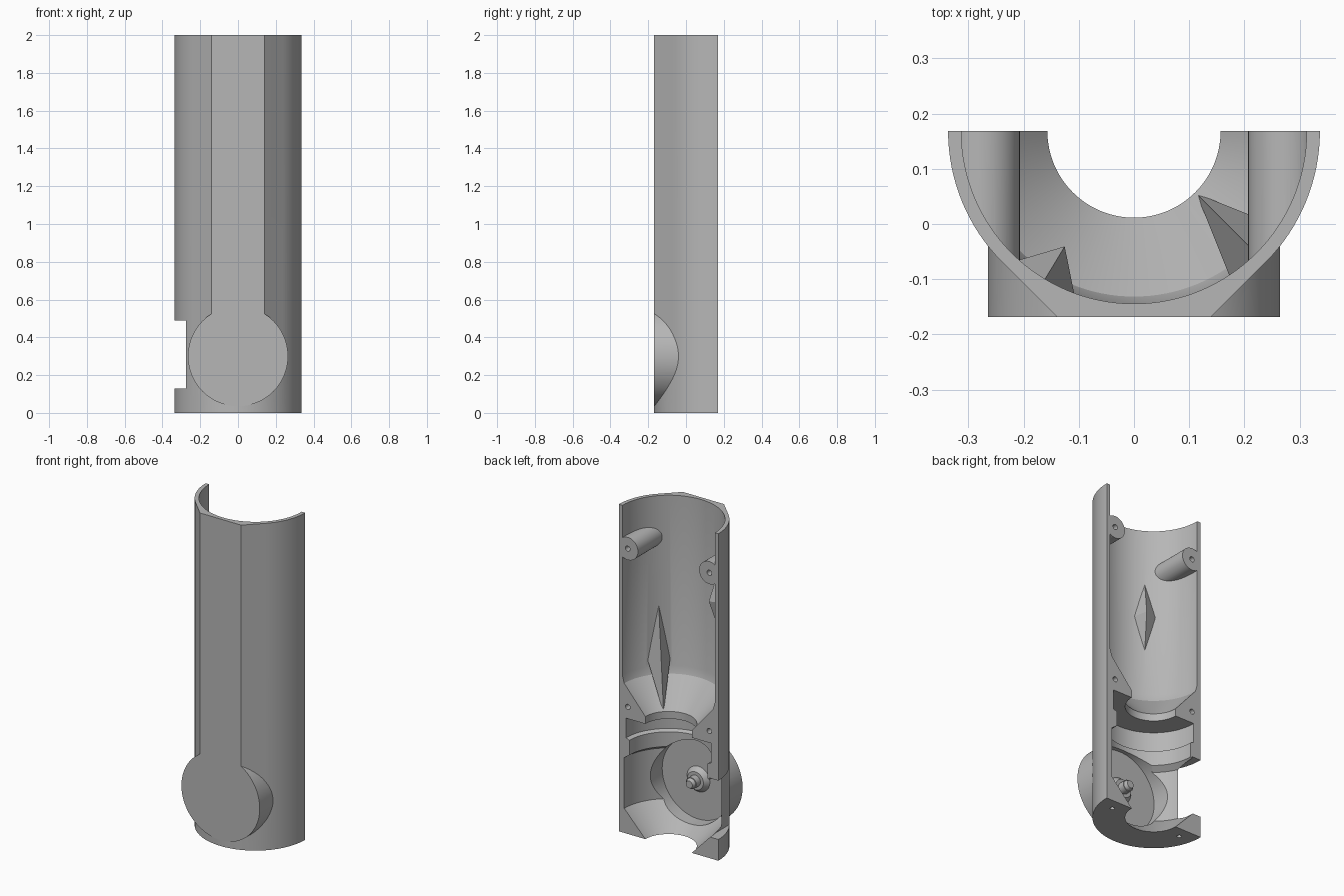
import bpy, bmesh
from math import pi, cos, sin, tan, radians
from mathutils import Matrix, Vector

if "Cube" in bpy.data.objects:
    bpy.data.objects.remove(bpy.data.objects["Cube"], do_unlink=True)

R = 0.337          # outer radius of the half tube
Y0 = 0.1685        # split plane, which holds the tube axis
DISC_Z = 0.3       # height of the round medallion

grey = bpy.data.materials.new("grey_plastic")
grey.use_nodes = True
grey.diffuse_color = (0.47, 0.47, 0.47, 1)
grey.node_tree.nodes["Principled BSDF"].inputs["Base Color"].default_value = (0.47, 0.47, 0.47, 1)


def to_object(name, bm):
    bmesh.ops.recalc_face_normals(bm, faces=bm.faces)
    mesh = bpy.data.meshes.new(name)
    bm.to_mesh(mesh)
    bm.free()
    mesh.materials.append(grey)
    ob = bpy.data.objects.new(name, mesh)
    bpy.context.collection.objects.link(ob)
    return ob


def prism(name, outline, z0, z1):
    bm = bmesh.new()
    face = bm.faces.new([bm.verts.new((x, y, z0)) for x, y in outline])
    top = bmesh.ops.extrude_face_region(bm, geom=[face])["geom"]
    bmesh.ops.translate(bm, vec=(0, 0, z1 - z0),
                        verts=[v for v in top if isinstance(v, bmesh.types.BMVert)])
    return to_object(name, bm)


def rod(name, x, z, y0, y1, r0, r1=None, segs=64):
    """Cylinder or cone along y, from y0 (radius r0) to y1 (radius r1)."""
    bm = bmesh.new()
    turn = Matrix.Translation((x, (y0 + y1) / 2, z)) @ Matrix.Rotation(-pi / 2, 4, "X")
    bmesh.ops.create_cone(bm, cap_ends=True, segments=segs, radius1=r0,
                          radius2=r0 if r1 is None else r1, depth=y1 - y0, matrix=turn)
    return to_object(name, bm)


def lathe(name, profile, segs=128):
    """Closed solid of revolution about the tube axis."""
    bm = bmesh.new()
    rings = [[bm.verts.new((r * cos(2 * pi * i / segs), Y0 + r * sin(2 * pi * i / segs), z))
              for i in range(segs)] for r, z in profile]
    for a, b in zip(rings, rings[1:]):
        for i in range(segs):
            j = (i + 1) % segs
            bm.faces.new((a[i], a[j], b[j], b[i]))
    bm.faces.new(rings[0])
    bm.faces.new(rings[-1])
    return to_object(name, bm)


def rib(name, angle, z_low, z_mid, z_high, r_ridge, r_low):
    """Pointed deflector blade standing on the inner wall."""
    def at(r, deg, z):
        return Vector((r * cos(radians(deg)), Y0 + r * sin(radians(deg)), z))
    bm = bmesh.new()
    pts = [at(r_low, angle, z_low), at(0.314, angle, z_high), at(r_ridge, angle, z_mid),
           at(0.325, angle - 12, z_mid), at(0.325, angle + 12, z_mid),
           at(0.36, angle, z_mid)]
    for p in pts:
        bm.verts.new(p)
    bmesh.ops.convex_hull(bm, input=bm.verts)
    return to_object(name, bm)


def combine(target, tool, operation):
    mod = target.modifiers.new("cut", "BOOLEAN")
    mod.operation, mod.solver, mod.object = operation, "EXACT", tool
    bpy.context.view_layer.objects.active = target
    bpy.ops.object.modifier_apply(modifier=mod.name)
    bpy.data.objects.remove(tool, do_unlink=True)


def arc(start, end, steps):
    return [(R * cos(radians(start + (end - start) * i / steps)),
             Y0 + R * sin(radians(start + (end - start) * i / steps))) for i in range(steps + 1)]


# Outer body: round foot, flat-fronted upper part, round medallion
corner = R * tan(pi / 8)
shell = prism("half_tube_shell", arc(180, 360, 64), 0, DISC_Z)
upper = prism("upper_body", arc(180, 225, 16) + [(-corner, Y0 - R), (corner, Y0 - R)]
              + arc(315, 360, 16), DISC_Z, 2)
combine(shell, upper, "UNION")
combine(shell, rod("medallion", 0, DISC_Z, Y0 - R, 0, 0.265, segs=96), "UNION")

# Inner space: outlet cone, wheel chamber, ledge, slot, throat, funnel, tube
void = lathe("inner_space", [
    (0.157, -0.05), (0.157, 0), (0.3, 0.15), (0.3, 0.46), (0.265, 0.485),
    (0.265, 0.575), (0.288, 0.585), (0.288, 0.705), (0.157, 0.705), (0.157, 0.75),
    (0.3, 0.915), (0.313, 0.96), (0.313, 2.05)])
combine(void, rod("medallion_pocket", 0, DISC_Z, -0.12, 0, 0.245, segs=96), "UNION")

# Solid parts standing inside the space
solids = [rod("medallion_floor", 0, DISC_Z, -0.2, -0.12, 0.25, segs=96),
          rod("axle_flange", 0, DISC_Z, -0.13, -0.09, 0.085, 0.055),
          rod("axle", 0, DISC_Z, -0.14, -0.05, 0.035),
          rod("axle_tip", 0, DISC_Z, -0.06, -0.03, 0.035, 0.022),
          rib("lower_rib", -45, 0.74, 1.02, 1.33, 0.235, 0.16),
          rib("upper_rib", 239, 1.24, 1.45, 1.66, 0.244, 0.314)]
solids += [rod("screw_post", side * 0.276, 1.745, -0.2, Y0 + 0.02, 0.069) for side in (-1, 1)]
for part in solids:
    combine(void, part, "DIFFERENCE")
combine(shell, void, "DIFFERENCE")

# Side opening on the right
notch = [(-0.5, -0.4), (-0.275, -0.4), (-0.275, 0.4), (-0.5, 0.4)]
combine(shell, prism("side_opening", notch, 0.13, 0.49), "DIFFERENCE")

# Screw holes on the split plane and under the foot
for side in (-1, 1):
    for z in (0.777, 1.745):
        hole = rod("screw_hole", side * 0.276, z, 0.03, Y0 + 0.05, 0.016, segs=24)
        combine(shell, hole, "DIFFERENCE")
    ring = [(side * 0.24 + 0.013 * cos(2 * pi * i / 24), 0.1 + 0.013 * sin(2 * pi * i / 24))
            for i in range(24)]
    combine(shell, prism("foot_hole", ring, -0.05, 0.06), "DIFFERENCE")

# Smooth curves, sharp edges
bpy.ops.object.select_all(action="DESELECT")
shell.select_set(True)
bpy.context.view_layer.objects.active = shell
bpy.ops.object.shade_smooth_by_angle(angle=radians(18))
